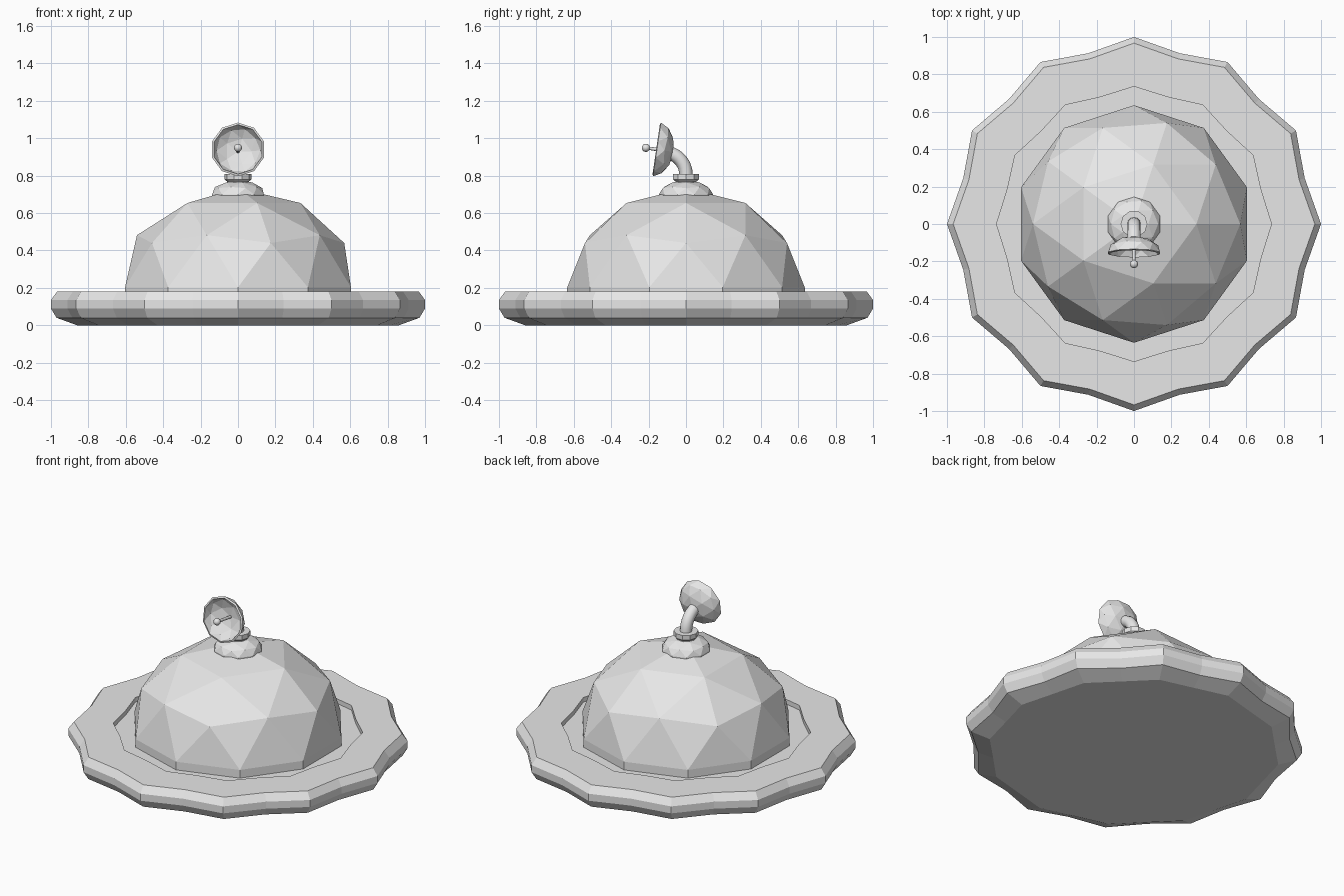
import bpy, bmesh
from math import sin, cos, pi, radians
from mathutils import Matrix, Vector

cube = bpy.data.objects.get("Cube")
if cube:
    bpy.data.objects.remove(cube, do_unlink=True)

grey = bpy.data.materials.new("plain_grey")
grey.use_nodes = True
grey.diffuse_color = (0.8, 0.8, 0.8, 1)
for node in grey.node_tree.nodes:
    if node.type == 'BSDF_PRINCIPLED':
        node.inputs["Base Color"].default_value = (0.8, 0.8, 0.8, 1)


def finish(name, bm, smooth=False):
    """Turn a bmesh into a coloured object."""
    bmesh.ops.recalc_face_normals(bm, faces=bm.faces)
    for f in bm.faces:
        f.smooth = smooth and len(f.verts) < 5
    mesh = bpy.data.meshes.new(name)
    bm.to_mesh(mesh)
    bm.free()
    mesh.materials.append(grey)
    obj = bpy.data.objects.new(name, mesh)
    bpy.context.collection.objects.link(obj)
    return obj


def half_ball(radius, height, skirt=0.0):
    """Faceted upper half of an icosphere, with an optional straight skirt."""
    bm = bmesh.new()
    bmesh.ops.create_icosphere(bm, subdivisions=2, radius=1)
    low = [v for v in bm.verts if v.co.z < -0.01]
    bmesh.ops.delete(bm, geom=low, context='VERTS')
    bmesh.ops.scale(bm, vec=(radius, radius, height), verts=bm.verts)
    if skirt:
        rim = [e for e in bm.edges if e.is_boundary]
        out = bmesh.ops.extrude_edge_only(bm, edges=rim)["geom"]
        new = [v for v in out if isinstance(v, bmesh.types.BMVert)]
        bmesh.ops.translate(bm, vec=(0, 0, -skirt), verts=new)
    return bm


def lathe(name, profile, sides):
    """Stack of rings (radius, height, radius factor of every second corner)."""
    bm = bmesh.new()
    rings = []
    for r, z, wave in profile:
        ring = []
        for i in range(sides):
            a = 2 * pi * i / sides
            k = r * (wave if i % 2 else 1)
            ring.append(bm.verts.new((k * cos(a), k * sin(a), z)))
        rings.append(ring)
    for lower, upper in zip(rings, rings[1:]):
        for i in range(sides):
            j = (i + 1) % sides
            bm.faces.new((lower[i], lower[j], upper[j], upper[i]))
    bm.faces.new(rings[0][::-1])
    bm.faces.new(rings[-1])
    return finish(name, bm)


# Scalloped base with a shallow recess for the dome
lathe("base_plate", [
    (0.86, 0.0, 0.965), (0.97, 0.04, 0.945), (1.0, 0.09, 0.945),
    (1.0, 0.135, 0.945), (0.967, 0.18, 0.945),
    (0.735, 0.18, 0.955), (0.735, 0.15, 0.955)], 24)

# Faceted dome with its short vertical skirt
dome = half_ball(0.635, 0.53, 0.055)
bmesh.ops.translate(dome, vec=(0, 0, 0.203), verts=dome.verts)
finish("dome", dome)

# Cap and collar on top
cap = half_ball(0.145, 0.075, 0.02)
bmesh.ops.translate(cap, vec=(0, 0, 0.7), verts=cap.verts)
finish("dome_cap", cap)
lathe("collar", [(0.06, 0.74, 1), (0.06, 0.77, 1), (0.072, 0.78, 1),
                 (0.072, 0.81, 1)], 10)

# Bent arm
arm = bmesh.new()
disc = bmesh.ops.create_circle(arm, cap_ends=True, segments=12, radius=0.036,
                               matrix=Matrix.Translation((0, 0, 0.805)))
bmesh.ops.spin(arm, geom=arm.faces[:] + arm.edges[:] + arm.verts[:],
               cent=(0, -0.12, 0.805), axis=(1, 0, 0), angle=radians(70),
               steps=7)
finish("arm", arm, smooth=True)

# Thin tilted dish
tilt = Matrix.Translation((0, -0.155, 0.94)) @ Matrix.Rotation(radians(-98.4), 4, 'X')
dish = half_ball(0.145, 0.09)
bmesh.ops.transform(dish, matrix=tilt, verts=dish.verts)
dish_obj = finish("dish", dish)
# Make sure the open shell faces outwards before thickening it
mesh = dish_obj.data
centre = Vector((0, -0.155, 0.94))
if sum((p.center - centre).dot(p.normal) for p in mesh.polygons) < 0:
    mesh.flip_normals()
shell = dish_obj.modifiers.new("shell", 'SOLIDIFY')
shell.thickness = 0.012
shell.offset = -1

# Feed rod and ball along the dish axis
rod = bmesh.new()
bmesh.ops.create_cone(rod, cap_ends=True, segments=10, radius1=0.009,
                      radius2=0.009, depth=0.14,
                      matrix=tilt @ Matrix.Translation((0, 0, 0.01)))
finish("feed_rod", rod, smooth=True)
ball = bmesh.new()
bmesh.ops.create_uvsphere(ball, u_segments=12, v_segments=8, radius=0.022,
                          matrix=tilt @ Matrix.Translation((0, 0, -0.06)))
finish("feed_ball", ball, smooth=True)
